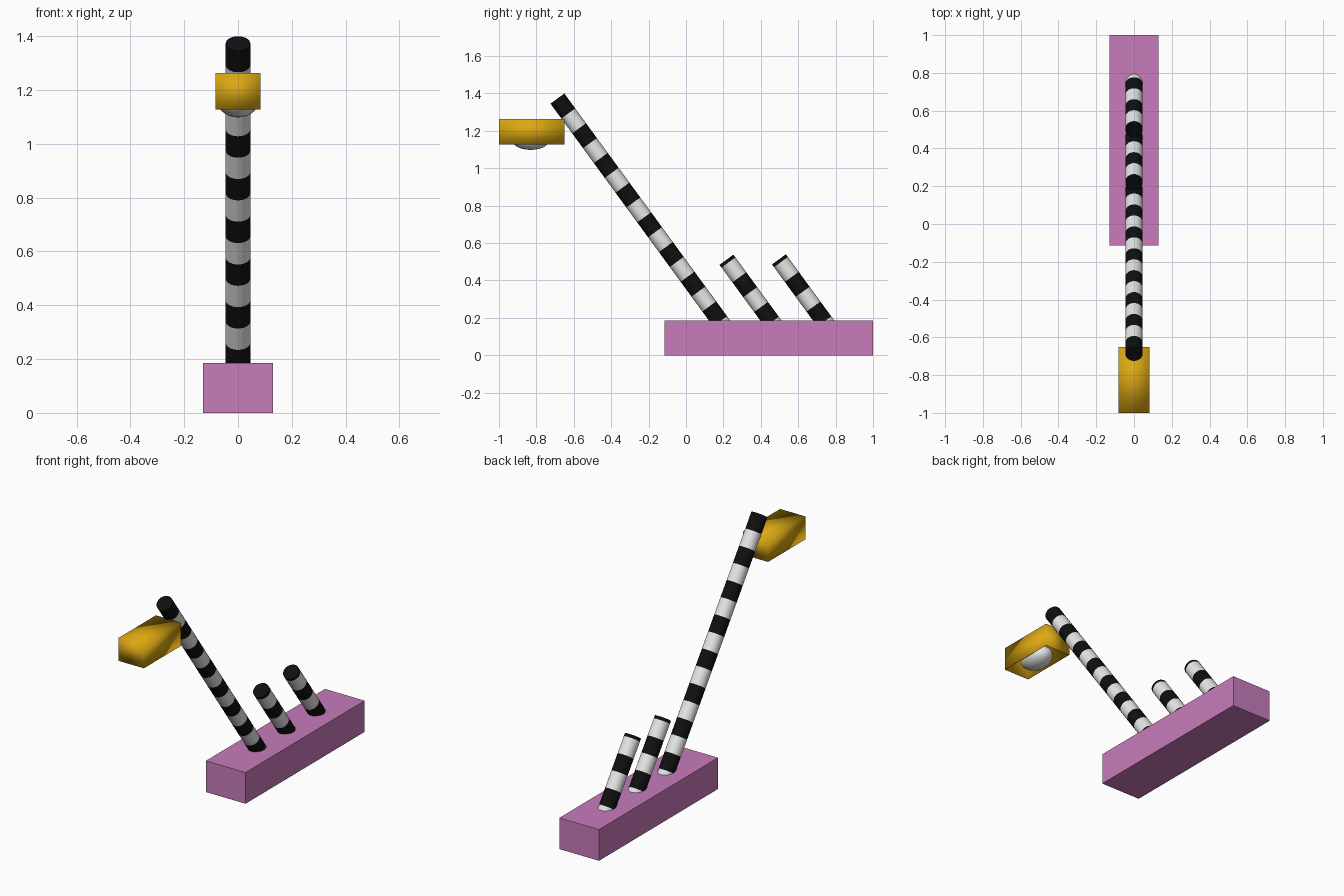
import bpy, bmesh, math
from mathutils import Vector, Matrix

if "Cube" in bpy.data.objects:
    bpy.data.objects.remove(bpy.data.objects["Cube"])


def material(name, rgb):
    m = bpy.data.materials.new(name)
    m.diffuse_color = (*rgb, 1)
    m.use_nodes = True
    m.node_tree.nodes["Principled BSDF"].inputs["Base Color"].default_value = m.diffuse_color
    return m


PINK = material("pink", (0.58, 0.20, 0.50))
WHITE = material("white", (0.80, 0.80, 0.80))
BLACK = material("black", (0.005, 0.005, 0.005))
GOLD = material("gold", (0.71, 0.39, 0.006))

AXIS = Vector((0, -0.590, 0.8075)).normalized()  # lean of every pole
RADIUS, SIDES, BAND = 0.046, 28, 0.0983
BASE_TOP = 0.185


def finish(name, bm, mats):
    bmesh.ops.recalc_face_normals(bm, faces=bm.faces[:])
    me = bpy.data.meshes.new(name)
    bm.to_mesh(me)
    bm.free()
    for m in mats:
        me.materials.append(m)
    ob = bpy.data.objects.new(name, me)
    bpy.context.collection.objects.link(ob)
    return ob


def box(name, lo, hi, mat, open_bottom=False):
    lo, hi = Vector(lo), Vector(hi)
    bm = bmesh.new()
    bmesh.ops.create_cube(bm, size=1, matrix=Matrix.Translation((lo + hi) / 2)
                          @ Matrix.Diagonal((*(hi - lo), 1)))
    ob_faces = [f for f in bm.faces if f.normal.z < -0.5]
    if open_bottom:
        bmesh.ops.delete(bm, geom=ob_faces, context='FACES_ONLY')
    return finish(name, bm, [mat])


def smooth(ob, angle):
    bpy.ops.object.select_all(action='DESELECT')
    ob.select_set(True)
    bpy.context.view_layer.objects.active = ob
    bpy.ops.object.shade_smooth_by_angle(angle=math.radians(angle))


def pole(name, top, first_band):
    """Leaning striped cylinder; bands alternate black and white from the top."""
    top = Vector(top)
    length = (top.z - BASE_TOP) / AXIS.z + 0.06  # sunk into the base
    cuts, t = [0.0], first_band
    while t < length - 0.05:
        cuts.append(t)
        t += BAND
    cuts.append(length)
    side = Vector((1, 0, 0))
    up = AXIS.cross(side)
    bm = bmesh.new()
    rings = []
    for t in cuts:
        c = top - AXIS * t
        rings.append([bm.verts.new(c + RADIUS * (side * math.cos(a) + up * math.sin(a)))
                      for a in (2 * math.pi * i / SIDES for i in range(SIDES))])
    for k, (r0, r1) in enumerate(zip(rings, rings[1:])):
        for i in range(SIDES):
            j = (i + 1) % SIDES
            f = bm.faces.new((r0[i], r0[j], r1[j], r1[i]))
            f.material_index = k % 2
    bm.faces.new(rings[0])
    bm.faces.new(rings[-1]).material_index = (len(cuts) - 2) % 2
    smooth(finish(name, bm, [BLACK, WHITE]), 40)


# Base block
box("base", (-0.13, -0.115, 0), (0.13, 1.0, BASE_TOP), PINK)

# Tall pole and the two short ones behind it
pole("tall_pole", (0, -0.6875, 1.3725), BAND)
pole("short_pole_middle", (0, 0.2165, 0.511), 0.018)
pole("short_pole_rear", (0, 0.497, 0.513), 0.018)

# Lamp housing, a thin shell open underneath
shade = box("lamp_housing", (-0.083, -1.0, 1.128), (0.083, -0.65, 1.264), GOLD, True)
shell = shade.modifiers.new("thickness", 'SOLIDIFY')
shell.thickness, shell.offset = 0.003, -1
smooth(shade, 180)

# Bulb bulging below the housing
bm = bmesh.new()
bmesh.ops.create_uvsphere(bm, u_segments=24, v_segments=14, radius=1,
                          matrix=Matrix.Translation((0, -0.83, 1.158))
                          @ Matrix.Diagonal((0.076, 0.105, 0.06, 1)))
smooth(finish("bulb", bm, [WHITE]), 60)
